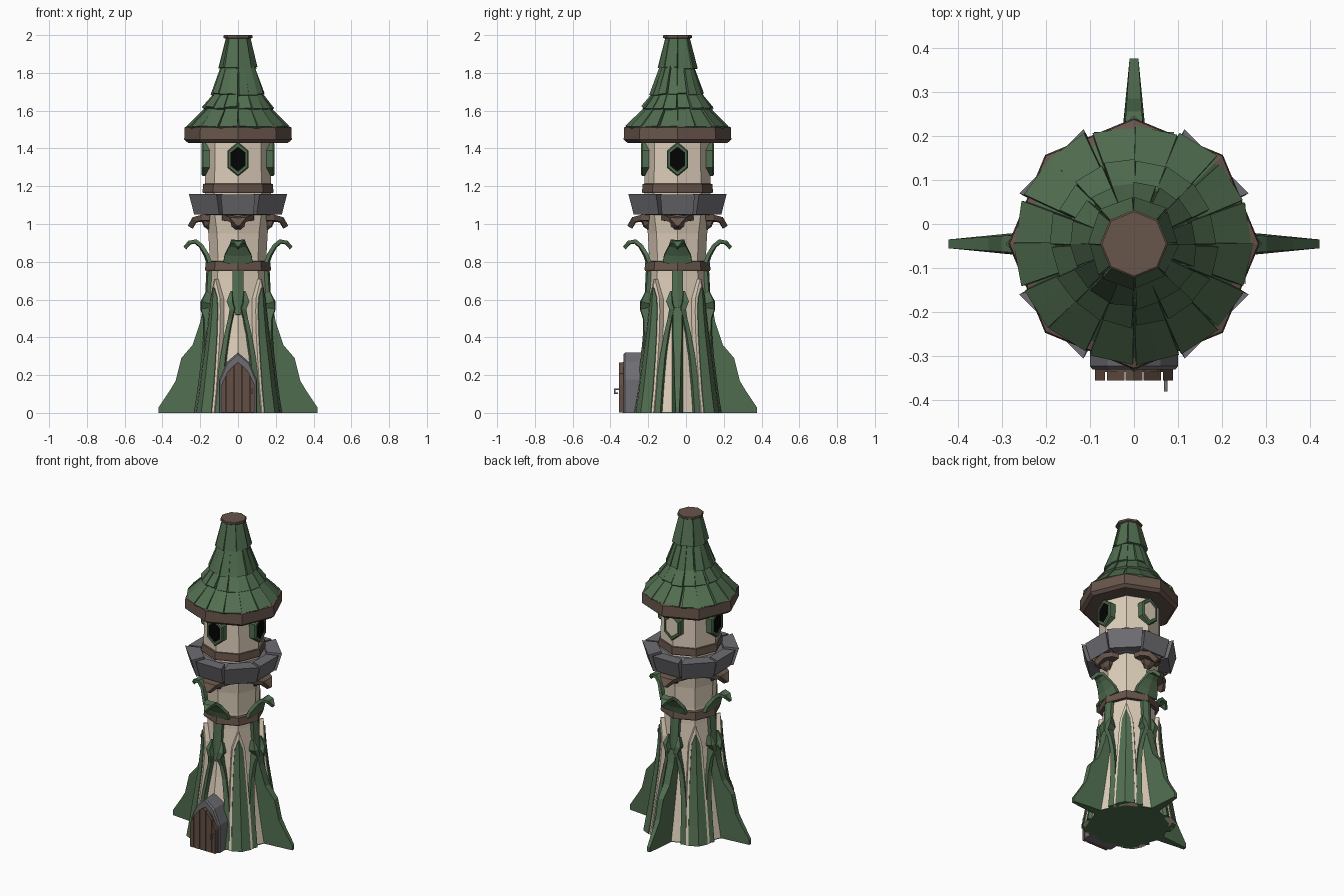
import bpy, bmesh, math, random
from math import sin, cos, tan, pi, radians

if "Cube" in bpy.data.objects:
    bpy.data.objects.remove(bpy.data.objects["Cube"])
random.seed(4)
CY = -0.045          # tower axis in y
CARD = [0, 90, 180, 270]


def mat(name, rgb):
    m = bpy.data.materials.new(name)
    m.diffuse_color = (*rgb, 1)
    m.use_nodes = True
    m.node_tree.nodes["Principled BSDF"].inputs["Base Color"].default_value = m.diffuse_color
    return m


GREEN = mat("leaf green", (0.082, 0.155, 0.08))
CREAM = mat("cream plaster", (0.73, 0.62, 0.49))
BROWN = mat("wood brown", (0.135, 0.09, 0.07))
DOOR = mat("door brown", (0.125, 0.078, 0.058))
GREY = mat("stone grey", (0.155, 0.155, 0.17))
BLACK = mat("dark opening", (0.001, 0.001, 0.001))


def part(name, material, lofts):
    """One object from several lofts; each loft is a list of equal rings, capped."""
    bm = bmesh.new()
    for rings in lofts:
        vs = [[bm.verts.new(p) for p in ring] for ring in rings]
        n = len(vs[0])
        for a, b in zip(vs, vs[1:]):
            for i in range(n):
                j = (i + 1) % n
                bm.faces.new((a[i], a[j], b[j], b[i]))
        bm.faces.new(vs[0][::-1])
        bm.faces.new(vs[-1])
    bmesh.ops.recalc_face_normals(bm, faces=bm.faces)
    me = bpy.data.meshes.new(name)
    bm.to_mesh(me)
    bm.free()
    me.materials.append(material)
    ob = bpy.data.objects.new(name, me)
    bpy.context.collection.objects.link(ob)
    return ob


def polar(r, t, z, deg):
    """Radial distance r, sideways t, height z, at a direction."""
    a = radians(deg)
    return (r * cos(a) - t * sin(a), CY + r * sin(a) + t * cos(a), z)


def lathe(profile, n=8):
    return [[polar(r, 0, z, 360 * i / n) for i in range(n)] for r, z in profile]


def ribbon(path, deg, thick, bow=0.0, skew=0.0):
    """Plate along (r, z, halfwidth[, angle offset]); bow folds edges back, skew lifts one edge."""
    rings = []
    for i, p in enumerate(path):
        a, b = path[max(i - 1, 0)], path[min(i + 1, len(path) - 1)]
        tr, tz = b[0] - a[0], b[1] - a[1]
        l = math.hypot(tr, tz)
        nr, nz = tz / l, -tr / l
        r, z, w = p[:3]
        d = deg + (p[3] if len(p) > 3 else 0)
        def q(t, depth):
            return polar(r - nr * depth, t, max(z - nz * depth, 0), d)
        k = bow * w
        rings.append([q(-w, k - skew), q(0, 0), q(w, k + skew),
                      q(w, k + thick), q(0, thick), q(-w, k + thick)])
    return rings


SHAFT = [(.245, .006), (.225, .12), (.2, .28), (.178, .42), (.162, .56), (.152, .72),
         (.15, .82), (.157, .95), (.175, 1.06), (.175, 1.2), (.172, 1.45)]


def shaft_r(z):
    for (r0, z0), (r1, z1) in zip(SHAFT, SHAFT[1:]):
        if z <= z1:
            return r0 + (r1 - r0) * (z - z0) / (z1 - z0)


def octo(z, deg):
    """Distance to the eight-sided wall in a direction."""
    return shaft_r(z) * cos(pi / 8) / cos(radians(deg % 45 - 22.5))


# Tower wall, base and wooden bands
part("tower_wall", CREAM, [lathe(SHAFT)])
part("base_plate", GREEN, [lathe([(.246, 0), (.245, .006)])])
part("wood_bands", BROWN, [lathe([(.172, .752), (.175, .76), (.17, .802), (.15, .804)]),
                           lathe([(.186, 1.165), (.188, 1.172), (.184, 1.212), (.165, 1.215)])])

# Diagonal leaves with cream borders
leaf = [(0, .056), (.12, .052), (.28, .045), (.42, .037), (.54, .03), (.61, .024), (.665, .003)]
greens, trims = [], []
for d in (45, 135, 225, 315):
    greens.append(ribbon([(shaft_r(z) + .03, z, w) for z, w in leaf], d, .04, .35))
    trims.append(ribbon([(shaft_r(z) + .026, z, w + .013)
                         for z, w in leaf[:-1]] + [(.175, .71, .004)], d, .04, .35))
part("diagonal_leaves", GREEN, greens)
part("diagonal_leaf_borders", CREAM, trims)

# Curving vines either side of each main direction
vine = [(0, 26, .02, .022), (.14, 25.5, .018, .022), (.3, 23, .014, .022), (.42, 18.5, .012, .024),
        (.5, 13, .011, .028), (.55, 9, .013, .045), (.59, 13, .016, .05), (.645, 12, .004, .024)]
part("curving_vines", GREEN,
     [ribbon([(octo(z, d + s * a) + o, z, w, s * a) for z, a, w, o in vine], d, .05)
      for d in CARD for s in (-1, 1)])
part("upper_stems", GREEN,
     [ribbon([(shaft_r(z) + .016, z, w) for z, w in
              ((.52, .012), (.56, .026), (.62, .028), (.76, .03))], d, .04, .3) for d in CARD])

# Root fins on three sides
fin = [(0, .42, .01), (.03, .42, .01), (.12, .36, .014), (.17, .33, .016), (.29, .3, .018),
       (.36, .24, .022), (.48, .2, .024), (.56, .185, .024)]
part("root_fins", GREEN,
     [[[polar(shaft_r(z) - .03, -.03, z, d), polar(r, -w, z, d),
        polar(r, w, z, d), polar(shaft_r(z) - .03, .03, z, d)] for z, r, w in fin]
      for d in (0, 90, 180)])

# Curled leaves above the lower band
part("curled_leaves", GREEN,
     [ribbon([(.167, .79, .078), (.18, .83, .07), (.205, .875, .045), (.228, .896, .036),
              (.25, .892, .026), (.274, .866, .003)], d, .02, .12) for d in CARD])

# Wooden brackets under the parapet
part("parapet_brackets", BROWN,
     [ribbon([(.15, 1.01, .085), (.19, 1.012, .075), (.22, 1.008, .045),
              (.24, .975, .006)], d, .03, .1) for d in CARD]
     + [ribbon([(.15, .965, .008), (.18, .985, .035), (.2, 1.03, .045)], d, .04, .2) for d in CARD])

# Stone parapet of eight leaning blocks, the diagonal ones larger
blocks = []
for i in range(8):
    d, o = 45 * i, .012 * (i % 2)
    blocks.append([[polar(r + o, -w - o, z, d), polar(r + o, w + o, z, d),
                    polar(r - .07, w - .025, z, d), polar(r - .07, -w + .025, z, d)]
                   for r, z, w in ((.222, 1.05, .082), (.253, 1.155 + o / 3, .091))])
part("parapet_blocks", GREY, blocks)
part("parapet_floor", GREY, [lathe([(.19, 1.048), (.21, 1.06), (.22, 1.14), (.19, 1.15)])])


# Pointed windows, the back one without dark opening
def hexa(r, w, h, d):
    return [polar(r, t * w, 1.343 + v * h, d) for t, v in
            ((0, 1), (1, .5), (1, -.5), (0, -1), (-1, -.5), (-1, .5))]


part("window_frames", GREEN,
     [[hexa(.14, .056, .09, d), hexa(.186, .056, .09, d), hexa(.193, .05, .083, d),
       hexa(.193, .041, .066, d), hexa(.186, .039, .063, d)] for d in CARD])
part("window_openings", BLACK, [[hexa(.18, .039, .063, d), hexa(.189, .039, .063, d)]
                                for d in (0, 180, 270)])
part("back_window_panel", CREAM, [[hexa(.18, .039, .063, 90), hexa(.189, .039, .063, 90)]])

# Roof rim, core and cap
part("roof_rim", BROWN, [lathe([(.265, 1.43), (.285, 1.447), (.282, 1.512), (.26, 1.52)])])
part("roof_core", GREEN, [lathe([(.265, 1.515), (.165, 1.615), (.165, 1.63), (.125, 1.69),
                                 (.12, 1.7), (.083, 1.83), (.06, 1.988)])])
part("roof_cap", BROWN, [lathe([(.07, 1.982), (.077, 1.986), (.077, 1.997), (.073, 2.0)])])

# Shingle tiers
shingles = []
for r0, z0, r1, z1, n in ((.28, 1.517, .165, 1.628, 16), (.197, 1.617, .13, 1.697, 16),
                          (.147, 1.688, .09, 1.838, 16), (.104, 1.828, .064, 1.988, 8)):
    for k in range(n):
        d = 360 / n * (k + .5)
        f = cos(pi / 8) / cos(radians(d % 45 - 22.5))
        lift = random.uniform(-.003, .006)
        a, b = r0 * f + lift, r1 * f + lift / 2
        dz = random.uniform(-.006, .005) if r0 < .25 else 0
        t = tan(pi / n)
        shingles.append(ribbon([(a, z0 + dz, a * t * .93), (b, z1, b * t * .98)],
                               d + random.uniform(-1.5, 1.5), .016,
                               skew=random.uniform(-.004, .004)))
part("roof_shingles", GREEN, shingles)


# Door: stone arch, backing, planks and handle
def arch(w, h, y):
    return [(x * w, y, z * h) for x, z in
            ((-1, 0), (-1, .55), (-.6, .84), (0, 1), (.6, .84), (1, .55), (1, 0))]


part("door_arch", GREY, [[arch(.1, .32, -.2), arch(.1, .32, -.322), arch(.094, .31, -.33)]])
part("door_backing", DOOR, [[arch(.086, .27, -.32), arch(.086, .27, -.335)]])


def top(x):
    x = abs(x)
    return .268 - .7 * x if x < .05 else .233 - 2.2 * (x - .05)


part("door_planks", DOOR,
     [[[(x0, y, .003), (x1, y, .003), (x1, y, top(x1)), (x0, y, top(x0))] for y in (-.32, -.355)]
      for x0, x1 in ((-.088, -.066), (-.061, -.022), (-.019, 0), (0, .019),
                     (.022, .061), (.066, .088))])
part("door_handle", GREY,
     [[[(.072 + s * .004, y, z + v * .004) for s, v in ((-1, -1), (1, -1), (1, 1), (-1, 1))]
       for y in (y0, y1)] for y0, y1, z in ((-.35, -.378, .125), (-.36, -.38, .105))]
     + [[[(.072 + s * .004, y, z) for s, y in ((-1, -.38), (1, -.38), (1, -.372), (-1, -.372))]
         for z in (.102, .129)]])
